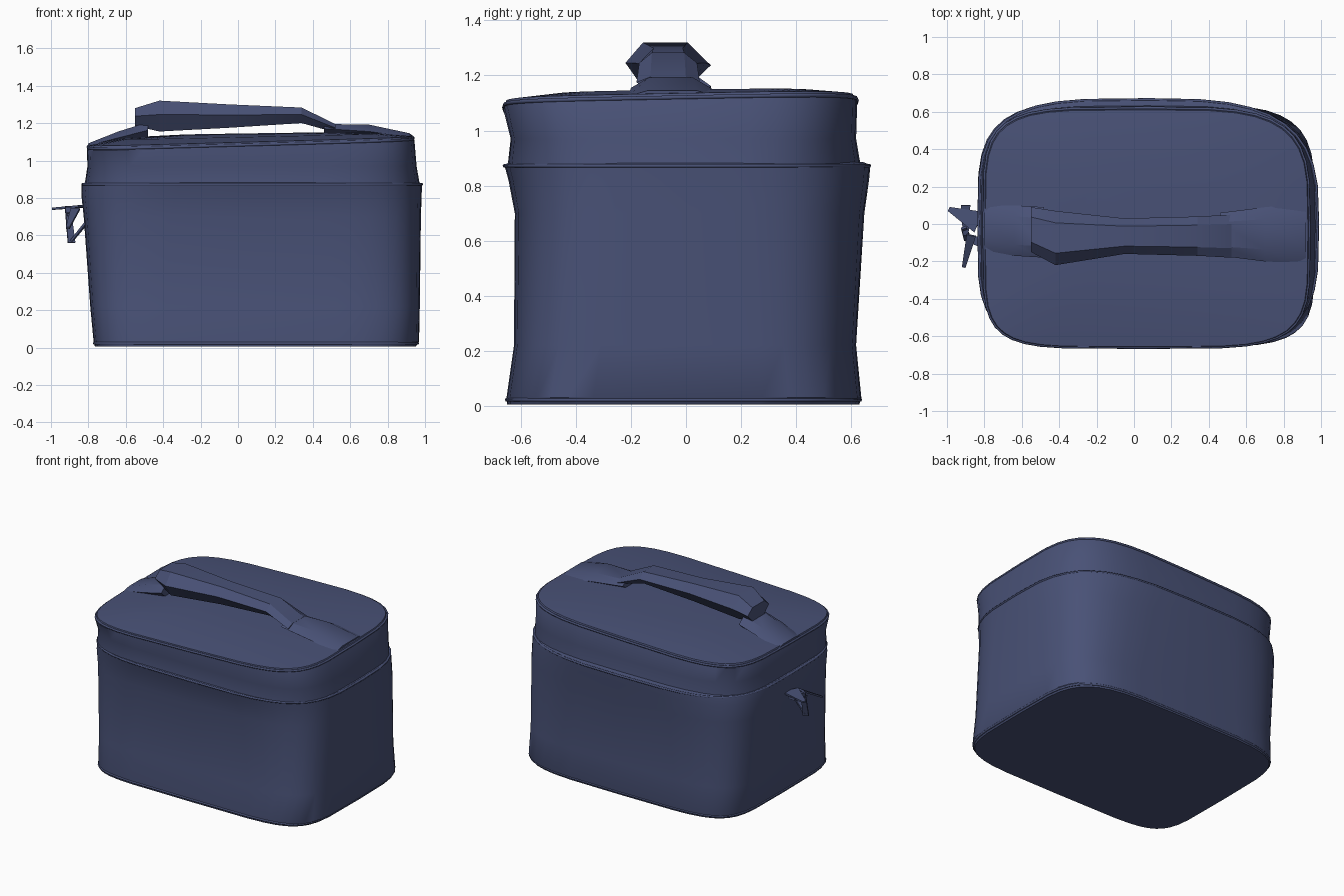
import bpy, bmesh, math
from mathutils import Vector

cube = bpy.data.objects.get("Cube")
if cube:
    bpy.data.objects.remove(cube, do_unlink=True)

fabric = bpy.data.materials.new("navy fabric")
fabric.use_nodes = True
NAVY = (0.066, 0.083, 0.182, 1)
fabric.diffuse_color = NAVY
fabric.node_tree.nodes["Principled BSDF"].inputs["Base Color"].default_value = NAVY


def loft(name, rings, smooth=35):
    """Skin a list of equal-length point rings and cap both ends."""
    bm = bmesh.new()
    loops = [[bm.verts.new(p) for p in ring] for ring in rings]
    n = len(loops[0])
    for a, b in zip(loops, loops[1:]):
        for i in range(n):
            j = (i + 1) % n
            bm.faces.new((a[i], a[j], b[j], b[i]))
    bm.faces.new(loops[0][::-1])
    bm.faces.new(loops[-1])
    bmesh.ops.recalc_face_normals(bm, faces=bm.faces)
    mesh = bpy.data.meshes.new(name)
    bm.to_mesh(mesh)
    bm.free()
    ob = bpy.data.objects.new(name, mesh)
    bpy.context.collection.objects.link(ob)
    mesh.materials.append(fabric)
    bpy.ops.object.select_all(action='DESELECT')
    ob.select_set(True)
    bpy.context.view_layer.objects.active = ob
    bpy.ops.object.shade_smooth_by_angle(angle=math.radians(smooth))


def outline(x0, x1, y0, y1, z, power=4, tilt=0, count=40):
    """Rounded rectangle with bowed sides; a higher power gives tighter corners.
    The back left corner is softer and the front right one tighter."""
    ring = []
    for i in range(count):
        a = math.tau * i / count
        c, s = math.cos(a), math.sin(a)
        p = power
        if c > 0 and s > 0:
            p *= 0.82
        elif c < 0 and s < 0:
            p *= 1.15
        u = math.copysign(abs(c) ** (2 / p), c)
        v = math.copysign(abs(s) ** (2 / p), s)
        x = (x0 + x1) / 2 + u * (x1 - x0) / 2
        y = (y0 + y1) / 2 + v * (y1 - y0) / 2
        ring.append((x, y, z + tilt * (x + y * 0.7)))
    return ring


def piping(name, ring, radius):
    """Thin round cord following a closed ring."""
    rings = []
    n = len(ring)
    for i in range(n + 1):
        p = Vector(ring[i % n])
        t = (Vector(ring[(i + 1) % n]) - Vector(ring[(i - 1) % n])).normalized()
        side = t.cross(Vector((0, 0, 1))).normalized()
        up = side.cross(t)
        rings.append([p + radius * (math.cos(k) * side + math.sin(k) * up)
                      for k in (math.tau * j / 6 for j in range(6))])
    loft(name, rings, 70)


# Main compartment: tight corners at the base, rounder at the rim
loft("body", [
    outline(-0.765, 0.95, -0.65, 0.63, 0.005, 5.5),
    outline(-0.772, 0.968, -0.652, 0.637, 0.03, 5.5),
    outline(-0.79, 0.972, -0.625, 0.618, 0.22, 5.2),
    outline(-0.825, 0.978, -0.622, 0.648, 0.7, 4.4),
    outline(-0.838, 0.982, -0.645, 0.665, 0.82, 4),
    outline(-0.835, 0.985, -0.66, 0.67, 0.875, 3.8),
    outline(-0.81, 0.965, -0.64, 0.645, 0.885, 3.8),
])

# Zipped lid with a gently domed, tilted top and a slightly tucked band
loft("lid", [
    outline(-0.82, 0.972, -0.648, 0.635, 0.87, 4.2),
    outline(-0.805, 0.955, -0.637, 0.618, 0.97, 4.6),
    outline(-0.808, 0.943, -0.663, 0.622, 1.085, 4.8, 0.028),
    outline(-0.795, 0.93, -0.656, 0.61, 1.11, 4.8, 0.028),
    outline(-0.62, 0.76, -0.48, 0.47, 1.132, 4.2, 0.022),
    outline(-0.3, 0.45, -0.2, 0.2, 1.142, 4, 0.015),
])

# Cord edging
piping("base_piping", outline(-0.768, 0.96, -0.65, 0.632, 0.022, 5.5), 0.008)
piping("rim_piping", outline(-0.83, 0.982, -0.658, 0.665, 0.872, 3.8), 0.008)
piping("lid_piping", outline(-0.802, 0.937, -0.66, 0.62, 1.095, 4.8, 0.028), 0.008)


def strap(name, sections):
    """Chamfered band along x; each section is x, y0, y1, z0, z1."""
    rings = []
    for x, y0, y1, z0, z1 in sections:
        c = (y1 - y0) * 0.22
        m = z0 + (z1 - z0) * 0.55
        rings.append([(x, y0 + c, z0), (x, y1 - c, z0), (x, y1, m),
                      (x, y1 - c, z1), (x, y0 + c, z1), (x, y0, m)])
    loft(name, rings, 25)


# Carry handle: padded grip and the two anchors sewn to the lid
strap("handle_grip", [
    (-0.55, -0.15, 0.09, 1.185, 1.28),
    (-0.42, -0.22, 0.07, 1.155, 1.32),
    (-0.05, -0.16, 0.03, 1.175, 1.3),
    (0.34, -0.17, 0.04, 1.2, 1.283),
    (0.52, -0.18, 0.05, 1.15, 1.195),
])
strap("right_handle_anchor", [
    (-0.8, -0.14, 0.1, 1.065, 1.092),
    (-0.64, -0.17, 0.1, 1.08, 1.155),
    (-0.48, -0.18, 0.09, 1.11, 1.205),
])
strap("left_handle_anchor", [
    (0.46, -0.17, 0.06, 1.14, 1.195),
    (0.7, -0.2, 0.09, 1.11, 1.192),
    (0.92, -0.21, 0.11, 1.1, 1.145),
])


# Zip pull and loose cord ends on the right side
def ribbon(name, start, end, width, tip):
    a, b = Vector(start), Vector(end)
    side = (b - a).cross(Vector((0, 0, 1))).normalized()
    thick = (b - a).cross(side).normalized() * 0.006
    rings = []
    for p, w in ((a, width), (b, tip)):
        s = side * w
        rings.append([p - s - thick, p + s - thick, p + s + thick, p - s + thick])
    loft(name, rings, 20)


ribbon("zip_pull", (-0.83, 0.01, 0.755), (-0.99, 0.08, 0.742), 0.06, 0.012)
ribbon("pull_loop", (-0.9, 0.1, 0.75), (-0.9, -0.06, 0.71), 0.025, 0.015)
ribbon("front_cord_end", (-0.87, -0.06, 0.74), (-0.91, -0.23, 0.64), 0.025, 0.01)
ribbon("back_cord_end", (-0.91, -0.02, 0.75), (-0.89, -0.08, 0.56), 0.015, 0.02)
ribbon("cord_tab", (-0.8, -0.1, 0.68), (-0.89, -0.08, 0.57), 0.03, 0.015)
